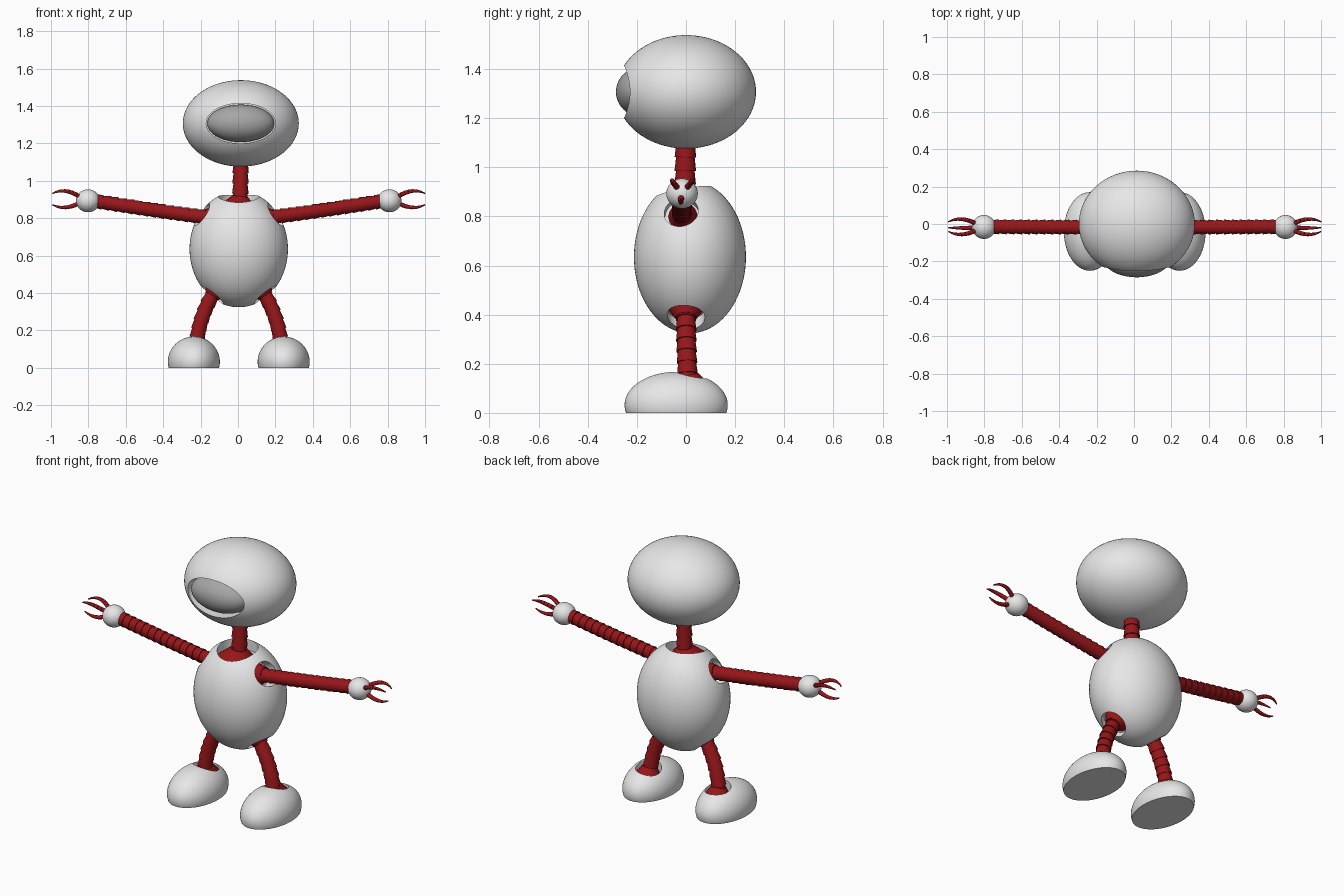
import bpy, bmesh, math
from mathutils import Vector, Matrix

if "Cube" in bpy.data.objects:
    bpy.data.objects.remove(bpy.data.objects["Cube"], do_unlink=True)


def material(name, rgb):
    m = bpy.data.materials.new(name)
    m.use_nodes = True
    m.diffuse_color = (*rgb, 1)
    m.node_tree.nodes["Principled BSDF"].inputs["Base Color"].default_value = (*rgb, 1)
    return m


WHITE = material("white shell", (0.8, 0.8, 0.8))
GREY = material("grey visor", (0.38, 0.38, 0.38))
RED = material("dark red", (0.31, 0.008, 0.01))
MID = 0.004  # mirror plane of the body


def finish(name, bm, mat):
    bmesh.ops.recalc_face_normals(bm, faces=bm.faces)
    mesh = bpy.data.meshes.new(name)
    bm.to_mesh(mesh)
    bm.free()
    ob = bpy.data.objects.new(name, mesh)
    bpy.context.collection.objects.link(ob)
    mesh.materials.append(mat)
    return ob


def smooth(ob):
    bpy.ops.object.select_all(action="DESELECT")
    ob.select_set(True)
    bpy.context.view_layer.objects.active = ob
    bpy.ops.object.shade_smooth_by_angle(angle=math.radians(35))
    return ob


def ellipsoid(name, centre, radii, mat):
    bm = bmesh.new()
    bmesh.ops.create_uvsphere(bm, u_segments=64, v_segments=40, radius=1,
                              matrix=Matrix.Translation(centre) @ Matrix.Diagonal((*radii, 1)))
    return smooth(finish(name, bm, mat))


def add_cone(bm, start, end, r1, r2, sides=32):
    start, end = Vector(start), Vector(end)
    axis = end - start
    mat = Matrix.Translation((start + end) / 2) @ axis.to_track_quat("Z", "Y").to_matrix().to_4x4()
    bmesh.ops.create_cone(bm, cap_ends=True, segments=sides, radius1=r1, radius2=r2,
                          depth=axis.length, matrix=mat)


def cutter(start, end, radius, squash=1, centre_z=0):
    bm = bmesh.new()
    add_cone(bm, start, end, radius, radius, 64)
    for v in bm.verts:
        v.co.z = centre_z + (v.co.z - centre_z) * squash
    ob = finish("cutter", bm, WHITE)
    ob.hide_render = True
    return ob


def cut(ob, cutters):
    bpy.context.view_layer.objects.active = ob
    for c in cutters:
        mod = ob.modifiers.new("hole", "BOOLEAN")
        mod.operation, mod.solver, mod.object = "DIFFERENCE", "EXACT", c
        bpy.ops.object.modifier_apply(modifier=mod.name)
        bpy.data.objects.remove(c, do_unlink=True)
    smooth(ob)


def curve_point(a, b, c, t):
    return Vector(a) * (1 - t) ** 2 + Vector(b) * 2 * t * (1 - t) + Vector(c) * t * t


# Ribbed hose of stacked tapered rings along a gentle bend
def hose(name, a, b, c, count, wide, narrow):
    bm = bmesh.new()
    pts = [curve_point(a, b, c, i / count) for i in range(count + 1)]
    for p, q in zip(pts, pts[1:]):
        add_cone(bm, p, q + (q - p) * 0.12, wide, narrow)
    return smooth(finish(name, bm, RED))


def flare(name, start, end, wide, narrow):
    bm = bmesh.new()
    add_cone(bm, start, end, wide, narrow, 48)
    return smooth(finish(name, bm, RED))


# Tapered claw finger
def finger(name, a, b, c):
    bm = bmesh.new()
    pts = [curve_point(a, b, c, i / 8) for i in range(9)]
    rad = [0.012 * (1 - (i / 8) ** 2 * 0.75) for i in range(9)]
    for i in range(8):
        add_cone(bm, pts[i], pts[i + 1], rad[i], rad[i + 1], 12)
    return smooth(finish(name, bm, RED))


# Head with an oval opening and a recessed visor
head = ellipsoid("head", (0.015, 0, 1.307), (0.31, 0.285, 0.231), WHITE)
cut(head, [cutter((0.015, -0.5, 1.307), (0.015, -0.17, 1.307), 0.185, 0.58, 1.307)])
ellipsoid("visor", (0.015, -0.185, 1.307), (0.179, 0.1, 0.1), GREY)

# Neck
hose("neck", (0.012, -0.004, 0.88), (0.013, -0.003, 0.98), (0.015, -0.002, 1.1), 4, 0.044, 0.037)
flare("neck_base", (MID, -0.01, 0.855), (0.01, -0.006, 0.915), 0.108, 0.045)

# Body with sockets for neck, arms and legs
body = ellipsoid("body", (MID, 0.016, 0.635), (0.263, 0.228, 0.311), WHITE)
holes = [cutter((MID, -0.01, 0.86), (MID, -0.01, 1.1), 0.11)]
for s in (1, -1):
    shoulder = Vector((MID + s * 0.2, -0.02, 0.82))
    out = Vector((s * 0.92, -0.08, 0.38)).normalized()
    holes.append(cutter(shoulder - out * 0.06, shoulder + out * 0.2, 0.07))
    hip = Vector((MID + s * 0.145, 0, 0.385))
    down = Vector((s * 0.58, 0, -0.81)).normalized()
    holes.append(cutter(hip - down * 0.05, hip + down * 0.2, 0.077))
cut(body, holes)

# Limbs, built once per side
for s, side in ((1, "left"), (-1, "right")):
    def at(x, y, z):
        return (MID + s * x, y, z)

    hose(side + "_arm", at(0.14, -0.018, 0.8), at(0.46, -0.016, 0.842), at(0.77, -0.015, 0.892),
         15, 0.04, 0.034)
    flare(side + "_arm_base", at(0.135, -0.012, 0.795), at(0.19, -0.017, 0.812), 0.062, 0.04)
    ellipsoid(side + "_hand", at(0.806, -0.016, 0.893), (0.064, 0.064, 0.061), WHITE)

    # Two upper fingers and one lower thumb
    finger(side + "_front_finger", at(0.85, -0.034, 0.915), at(0.93, -0.075, 0.967), at(0.996, -0.04, 0.932))
    finger(side + "_back_finger", at(0.85, 0.002, 0.915), at(0.93, 0.045, 0.967), at(0.996, 0.012, 0.932))
    finger(side + "_thumb", at(0.85, -0.02, 0.882), at(0.93, -0.022, 0.838), at(0.996, -0.02, 0.872))

    hose(side + "_leg", at(0.115, 0, 0.43), at(0.215, 0, 0.28), at(0.226, 0.008, 0.12),
         7, 0.036, 0.042)
    flare(side + "_leg_base", at(0.113, 0, 0.43), at(0.143, 0, 0.387), 0.073, 0.042)

    # Flat-soled foot with an ankle socket
    foot = ellipsoid(side + "_foot", at(0.24, -0.04, 0.032), (0.139, 0.21, 0.135), WHITE)
    cut(foot, [cutter(at(0.24, -0.04, -0.3), at(0.24, -0.04, 0), 0.5),
               cutter(at(0.228, 0.02, 0.11), at(0.228, 0.02, 0.3), 0.07)])
    flare(side + "_ankle", at(0.228, 0.02, 0.112), at(0.226, 0.01, 0.152), 0.067, 0.042)
